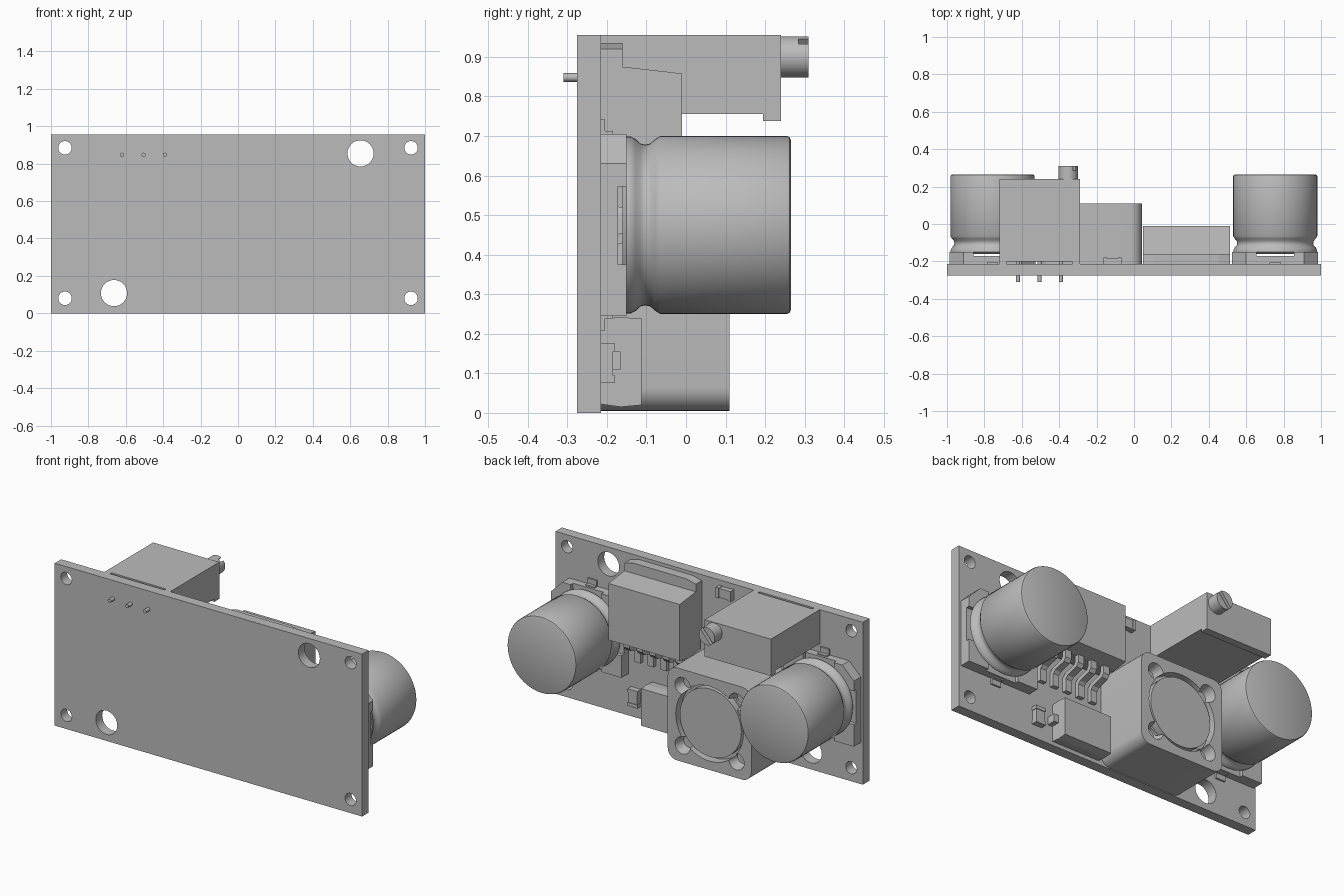
import bpy, bmesh, math
from mathutils import Matrix, Vector

old = bpy.data.objects.get("Cube")
if old:
    bpy.data.objects.remove(old, do_unlink=True)

GREY = bpy.data.materials.new("plain grey")
GREY.use_nodes = True
GREY.diffuse_color = (0.5, 0.5, 0.5, 1)
GREY.node_tree.nodes["Principled BSDF"].inputs["Base Color"].default_value = (0.5, 0.5, 0.5, 1)

BACK = -0.215   # board surface that carries the parts


def finish(name, bm, smooth=False):
    bmesh.ops.recalc_face_normals(bm, faces=bm.faces)
    mesh = bpy.data.meshes.new(name)
    bm.to_mesh(mesh)
    bm.free()
    mesh.materials.append(GREY)
    ob = bpy.data.objects.new(name, mesh)
    bpy.context.scene.collection.objects.link(ob)
    if smooth:
        select(ob)
        bpy.ops.object.shade_smooth_by_angle(angle=math.radians(35))
    return ob


def select(ob):
    bpy.ops.object.select_all(action='DESELECT')
    bpy.context.view_layer.objects.active = ob
    ob.select_set(True)


def box(name, x, y, z):
    lo, hi = Vector((x[0], y[0], z[0])), Vector((x[1], y[1], z[1]))
    bm = bmesh.new()
    bmesh.ops.create_cube(bm, size=1, matrix=Matrix.Translation((lo + hi) / 2)
                          @ Matrix.Diagonal((*(hi - lo), 1)))
    return finish(name, bm)


def rod(name, x, z, r, y0, y1, r2=None, sides=32):
    # cylinder or cone along y, r at y0 and r2 at y1
    bm = bmesh.new()
    bmesh.ops.create_cone(bm, cap_ends=True, segments=sides, radius1=r,
                          radius2=r if r2 is None else r2, depth=y1 - y0,
                          matrix=Matrix.Translation((x, (y0 + y1) / 2, z))
                          @ Matrix.Rotation(-math.pi / 2, 4, 'X'))
    return finish(name, bm, True)


def prism(name, points, offset, smooth=False):
    # flat outline of 3D points pushed along an offset
    bm = bmesh.new()
    face = bm.faces.new([bm.verts.new(p) for p in points])
    new = bmesh.ops.extrude_face_region(bm, geom=[face])["geom"]
    bmesh.ops.translate(bm, vec=offset, verts=[v for v in new if isinstance(v, bmesh.types.BMVert)])
    return finish(name, bm, smooth)


def cut(ob, cutter):
    mod = ob.modifiers.new("cut", 'BOOLEAN')
    mod.operation, mod.solver, mod.object = 'DIFFERENCE', 'EXACT', cutter
    select(ob)
    bpy.ops.object.modifier_apply(modifier=mod.name)
    bpy.data.objects.remove(cutter, do_unlink=True)


# circuit board with mounting and wire holes
board = box("circuit_board", (-1, 1), (-0.275, BACK), (0, 0.955))
holes = [(x, z, 0.036) for x in (-0.925, 0.925) for z in (0.08, 0.885)]
holes += [(0.655, 0.855, 0.07), (-0.663, 0.108, 0.07)]
for x, z, r in holes:
    cut(board, rod("hole", x, z, r, -0.4, 0))
select(board)
bpy.ops.object.shade_smooth_by_angle(angle=math.radians(35))


# capacitors: turned can on a notched plastic base
def capacitor(side, cx, cz=0.475):
    profile = [(0, -0.16), (0.212, -0.16), (0.224, -0.15), (0.224, -0.14), (0.217, -0.127),
               (0.206, -0.115), (0.203, -0.103), (0.206, -0.09), (0.217, -0.078),
               (0.225, -0.065), (0.225, 0.255), (0.222, 0.262), (0.215, 0.265), (0, 0.265)]
    bm = bmesh.new()
    verts = [bm.verts.new((cx + r, y, cz)) for r, y in profile]
    edges = [bm.edges.new(pair) for pair in zip(verts, verts[1:])]
    bmesh.ops.spin(bm, geom=verts + edges, cent=(cx, 0, cz), axis=(0, 1, 0),
                   angle=math.tau, steps=56)
    bmesh.ops.remove_doubles(bm, verts=bm.verts, dist=0.0005)
    finish(side + "_capacitor_can", bm, True)

    h, c = 0.23, 0.075
    outline = [(-h, -h), (h, -h), (h, h - c), (h - c, h), (c - h, h), (-h, h - c)]
    base = prism(side + "_capacitor_base", [(cx + x, BACK, cz + z) for x, z in outline],
                 (0, 0.065, 0))
    cut(base, box("notch", (cx - 0.4, cx + 0.4), (-0.172, 0), (cz - 0.1, cz + 0.097)))
    cut(base, box("notch", (cx - 0.1, cx + 0.1), (-0.172, 0), (cz - 0.4, cz + 0.4)))
    for name, s in (("lower", -1), ("upper", 1)):
        z = sorted((cz + s * 0.2, cz + s * 0.267))
        box(f"{side}_capacitor_{name}_lead", (cx - 0.03, cx + 0.03), (BACK, -0.205), z)
        z = sorted((cz + s * 0.22, cz + s * 0.237))
        box(f"{side}_capacitor_{name}_lead_bend", (cx - 0.03, cx + 0.03), (BACK, -0.185), z)


capacitor("left", 0.755)
capacitor("right", -0.757)

# trimmer: body on two feet, front lip, slotted screw and pins
TX = (-0.72, -0.29)
trim = [(-0.2, 0.955), (0.24, 0.955), (0.24, 0.738), (0.195, 0.738), (0.195, 0.755), (-0.2, 0.755)]
prism("trimmer_body", [(TX[0], y, z) for y, z in trim], (TX[1] - TX[0], 0, 0))
for name, x in (("right", (TX[0], -0.682)), ("left", (-0.328, TX[1]))):
    box(f"trimmer_{name}_foot", x, (BACK, -0.2), (0.755, 0.955))
screw = rod("trimmer_screw", -0.352, 0.9, 0.052, 0.24, 0.31)
slot = box("slot", (-0.1, 0.1), (0.285, 0.4), (-0.01, 0.01))
slot.matrix_world = Matrix.Translation((-0.352, 0, 0.9)) @ Matrix.Rotation(math.radians(-50), 4, 'Y')
cut(screw, slot)
for i, x in enumerate((-0.62, -0.505, -0.39)):
    rod(f"trimmer_pin_{i + 1}", x, 0.848, 0.011, -0.31, -0.2, sides=16)

# inductor: rounded block, recessed ring and corner wells around a round core
IX, IZ, H, R = -0.23, 0.277, 0.272, 0.06
outline = []
for k, (sx, sz) in enumerate(((1, 1), (-1, 1), (-1, -1), (1, -1))):
    for j in range(9):
        a = math.pi / 2 * (k + j / 8)
        outline.append((IX + sx * (H - R) + R * math.cos(a), BACK,
                        IZ + sz * (H - R) + R * math.sin(a)))
block = prism("inductor_body", outline, (0, 0.325, 0))
for x in (-0.175, 0.175):
    for z in (-0.175, 0.175):
        cut(block, rod("well", IX + x, IZ + z, 0.035, 0.05, 0.13, 0.055, 24))
cut(block, rod("ring", IX, IZ, 0.22, 0.06, 0.2, sides=56))
select(block)
bpy.ops.object.shade_smooth_by_angle(angle=math.radians(35))
rod("inductor_core", IX, IZ, 0.2, 0.0, 0.1, sides=56)

# regulator: metal tab, moulded body and five bent leads
CX, CH = 0.28, 0.232
tab = [(-CH, 0.6), (CH, 0.6), (CH, 0.92), (CH - 0.06, 0.935), (0.06 - CH, 0.935), (-CH, 0.92)]
prism("regulator_tab", [(CX + x, BACK, z) for x, z in tab], (0, 0.055, 0))
body = [(-0.205, 0.875), (-0.16, 0.875), (-0.01, 0.858), (-0.01, 0.525), (-0.1, 0.51), (-0.205, 0.525)]
prism("regulator_body", [(CX - CH, y, z) for y, z in body], (CH * 2, 0, 0))
lead = [(-0.09, 0.53), (-0.09, 0.465), (-0.105, 0.445), (-0.175, 0.425), (-0.19, 0.41), (-0.19, 0.34),
        (BACK, 0.34), (BACK, 0.425), (-0.195, 0.445), (-0.125, 0.465), (-0.115, 0.48), (-0.115, 0.53)]
for i in range(5):
    x = CX + (i - 2) * 0.085
    prism(f"regulator_lead_{i + 1}", [(x - 0.02, y, z) for y, z in lead], (0.04, 0, 0))

# diode with slightly tapered sides and an end lead
diode = [(BACK, 0.022), (-0.165, 0.015), (-0.112, 0.02), (-0.112, 0.238), (-0.165, 0.242), (BACK, 0.238)]
prism("diode_body", [(0.06, y, z) for y, z in diode], (0.31, 0, 0))
box("diode_lead", (0.36, 0.4), (BACK, -0.165), (0.11, 0.155))


# small chips with raised end caps
def chip(name, cx, cz, hx, hz):
    box(name + "_body", (cx - hx * 0.9, cx + hx * 0.9), (BACK, -0.184), (cz - hz * 0.9, cz + hz * 0.9))
    tall = hz > hx
    for end, s in (("first", -1), ("second", 1)):
        x = (cx - hx, cx + hx) if tall else sorted((cx + s * hx, cx + s * hx * 0.6))
        z = sorted((cz + s * hz, cz + s * hz * 0.6)) if tall else (cz - hz, cz + hz)
        box(f"{name}_{end}_end", x, (BACK, -0.18), z)


chip("resistor", 0.475, 0.125, 0.032, 0.05)
chip("light_chip", -0.115, 0.895, 0.048, 0.03)
